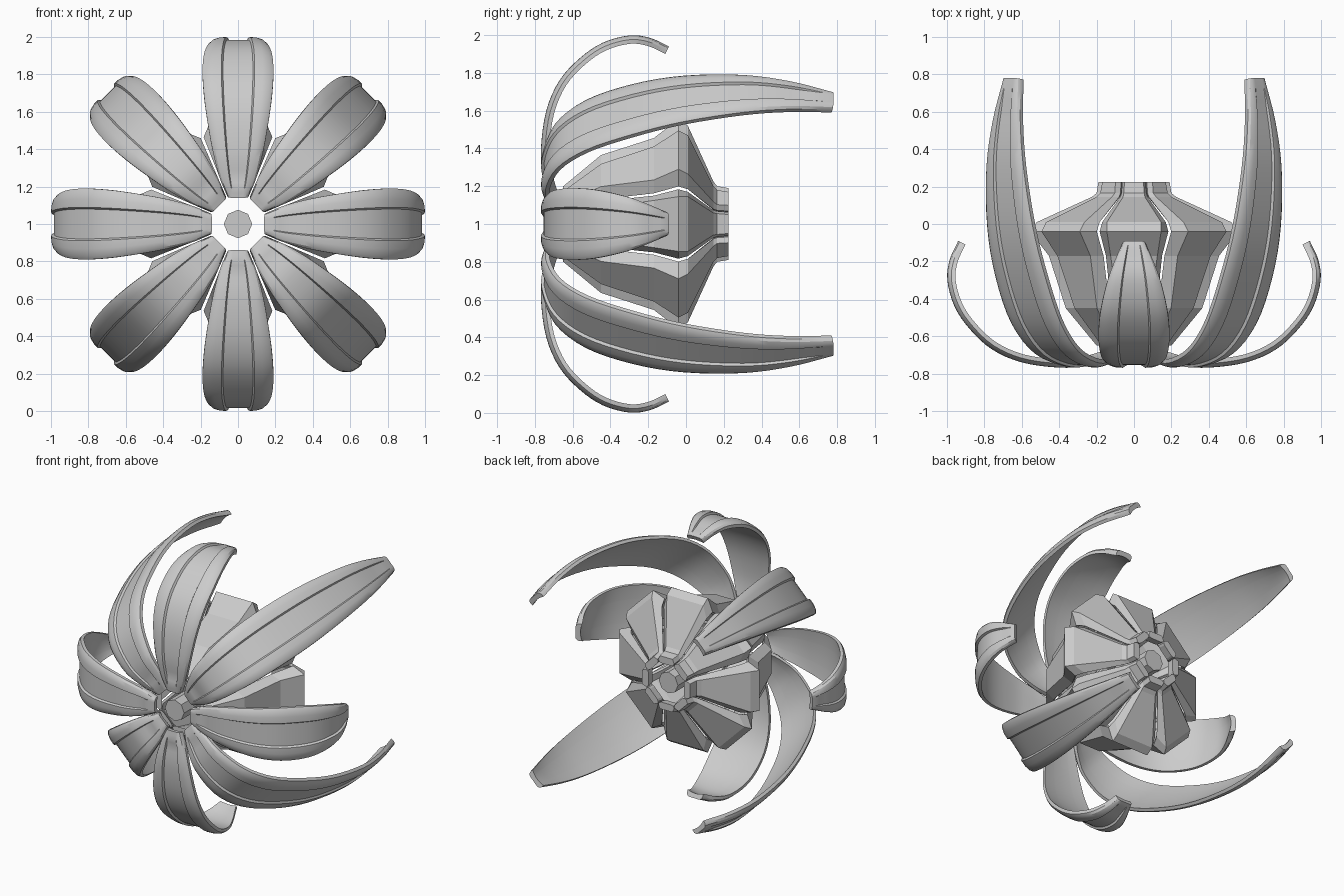
import bpy, bmesh, math
from mathutils import Vector

if "Cube" in bpy.data.objects:
    bpy.data.objects.remove(bpy.data.objects["Cube"])


def place(r, s, y, a):
    # radial r, sideways s, depth y, turned by angle a about the flower axis
    return Vector((r * math.sin(a) + s * math.cos(a), y,
                   1 + r * math.cos(a) - s * math.sin(a)))


def loft(name, rings, smooth):
    # skin closed rings of equal length and cap both ends
    bm = bmesh.new()
    vs = [[bm.verts.new(p) for p in ring] for ring in rings]
    n = len(vs[0])
    for A, B in zip(vs, vs[1:]):
        for i in range(n):
            j = (i + 1) % n
            bm.faces.new((A[i], A[j], B[j], B[i]))
    half = n // 2
    for R in (vs[0], vs[-1]):
        for i in range(half - 1):
            bm.faces.new((R[i], R[i + 1], R[n - 2 - i], R[n - 1 - i]))
    bmesh.ops.recalc_face_normals(bm, faces=bm.faces)
    me = bpy.data.meshes.new(name)
    bm.to_mesh(me)
    bm.free()
    ob = bpy.data.objects.new(name, me)
    bpy.context.collection.objects.link(ob)
    if smooth:
        bpy.ops.object.select_all(action='DESELECT')
        ob.select_set(True)
        bpy.context.view_layer.objects.active = ob
        bpy.ops.object.shade_smooth_by_angle(angle=math.radians(28))
    return ob


def spline(pts, per):
    # Catmull-Rom through the points
    P = [Vector(p) for p in pts]
    P = [2 * P[0] - P[1]] + P + [2 * P[-1] - P[-2]]
    out = []
    for i in range(1, len(P) - 2):
        for k in range(per):
            t = k / per
            a, b, c, d = P[i - 1:i + 3]
            out.append(0.5 * (2 * b + (c - a) * t + (2 * a - 5 * b + 4 * c - d) * t * t
                              + (3 * b - a - 3 * c + d) * t ** 3))
    return out + [P[-2]]


# petal outline: radius, depth, half width
PETAL = [(.14, -.745, .055), (.25, -.76, .10), (.40, -.768, .137), (.60, -.74, .17),
         (.76, -.67, .187), (.88, -.56, .188), (.96, -.44, .172), (.998, -.30, .14),
         (.985, -.19, .103), (.94, -.09, .062)]


def petal(name, a, stretch):
    line = spline([(r, -.77 + (y + .77) * stretch, w) for r, y, w in PETAL], 4)
    rings, n = [], len(line)
    for i, p in enumerate(line):
        q = line[min(i + 1, n - 1)] - line[max(i - 1, 0)]
        t = Vector((q.x, q.y)).normalized()
        nr, ny = t.y, -t.x
        f = i / (n - 1)
        step = .014 * max(0, min(1, (f - .06) / .05, (.97 - f) / .06))
        # outer skin with a sunken centre strip, then the inner skin
        half = [(1, -.022), (.9, -.009), (.7, -.001), (.47, 0), (.42, -step), (.15, -step)]
        outer = [(-u, h) for u, h in half] + [(u, h) for u, h in reversed(half)]
        inner = [(u, -.032 - .012 * u * u) for u in (1, .9, .7, .47, .42, .15)]
        inner += [(-u, h) for u, h in reversed(inner)]
        rings.append([place(p.x + nr * h, u * p.z, p.y + ny * h, a)
                      for u, h in outer + inner])
    loft(name, rings, True)


# bud plate outline: depth, radius, half width, side drop
PLATE = [(-.65, .20, .045, .03), (-.45, .365, .085, .06), (-.17, .455, .125, .075),
         (-.04, .555, .145, .09), (.01, .52, .145, .09), (.145, .225, .058, .04),
         (.165, .20, .055, .03), (.225, .19, .05, .03)]


def bud_plate(name, a):
    rings = []
    for y, r, w, d in PLATE:
        wo = max(w + .006, (r - d) * .395)
        k = .05
        sec = [(-wo, r - d), (-w, r), (w, r), (wo, r - d),
               (wo * .88, r - d - .015), (w * .8, r - k),
               (-w * .8, r - k), (-wo * .88, r - d - .015)]
        rings.append([place(rr, s, y, a) for s, rr in sec])
    loft(name, rings, False)


# eight petals (short and long alternate) and eight bud plates
for i in range(8):
    ang = i * math.pi / 4
    petal(("long_petal_%d" if i % 2 else "short_petal_%d") % i, ang, 2.28 if i % 2 else 1)
    bud_plate("bud_plate_%d" % i, ang)

# octagonal centre rod
bpy.ops.mesh.primitive_cylinder_add(vertices=8, radius=.076, depth=.92,
                                    location=(0, -.26, 1), rotation=(math.pi / 2, 0, 0))
bpy.context.object.name = "centre_rod"
